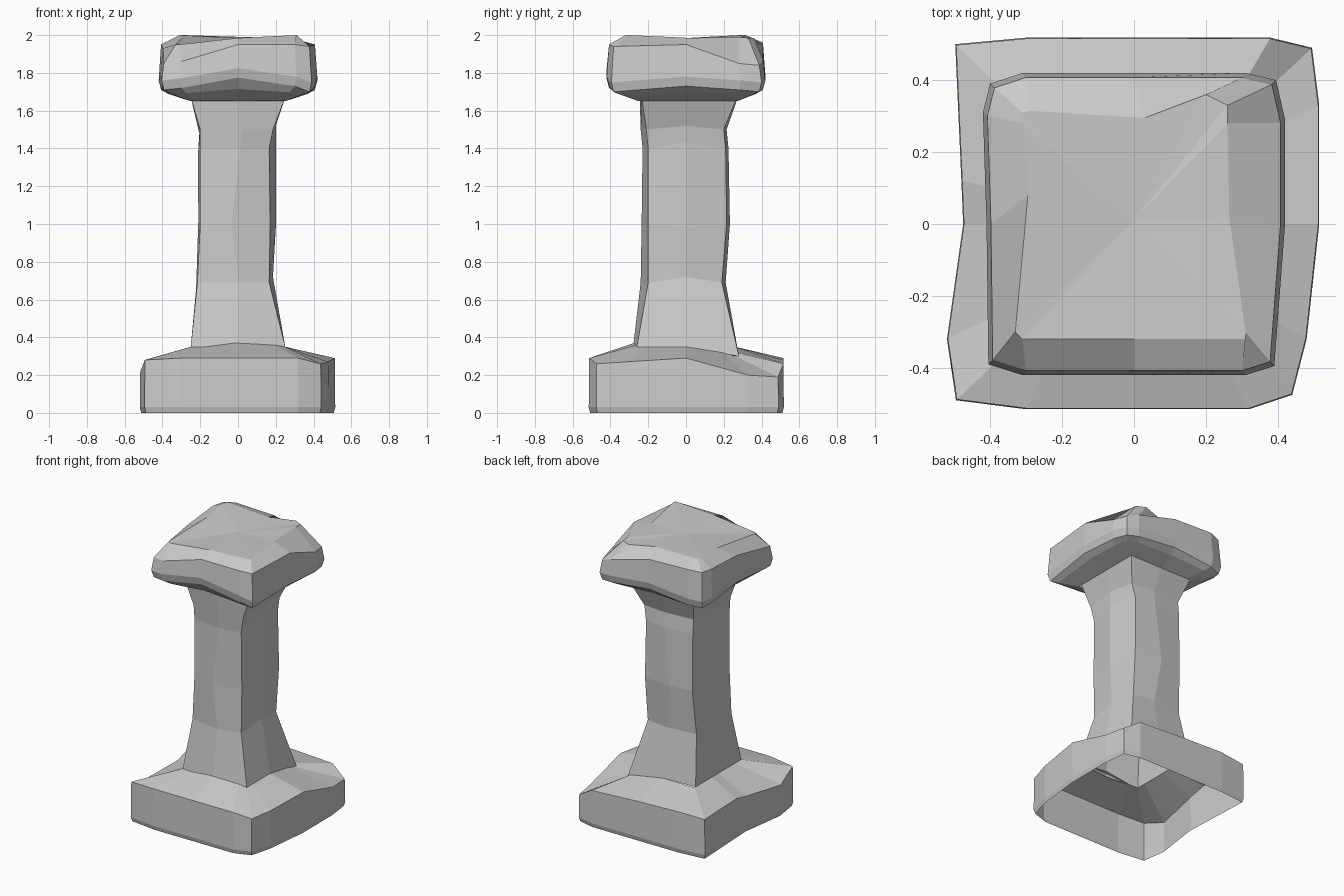
import bpy, bmesh


def loft(name, rings, tip=None):
    """Skin a stack of equal-length rings; optionally close the top onto a tip point."""
    bm = bmesh.new()
    rows = [[bm.verts.new(p) for p in r] for r in rings]
    n = len(rows[0])
    for a, b in zip(rows, rows[1:]):
        for i in range(n):
            j = (i + 1) % n
            bm.faces.new((a[i], a[j], b[j], b[i]))
    if tip:
        t = bm.verts.new(tip)
        for i in range(n):
            bm.faces.new((rows[-1][i], rows[-1][(i + 1) % n], t))
    me = bpy.data.meshes.new(name)
    bm.to_mesh(me)
    bm.free()
    ob = bpy.data.objects.new(name, me)
    bpy.context.collection.objects.link(ob)
    return ob


def scaled(outline, s, zs):
    """Scale an outline in plan and give it one height or a height per point."""
    if not isinstance(zs, (list, tuple)):
        zs = [zs] * len(outline)
    return [(p[0] * s, p[1] * s, z) for p, z in zip(outline, zs)]


# Worn plinth: hollow, open below, with a hole where the shaft meets it
# (x, y, height of the upper edge), counter-clockwise from the front left
plinth = [(-.495, -.49, .28), (-.3, -.515, .29), (0, -.515, .29), (.32, -.515, .29),
          (.44, -.475, .26), (.48, -.32, .27), (.515, 0, .29), (.515, .33, .2),
          (.495, .49, .19), (.38, .518, .26), (0, .518, .28), (-.3, .518, .29),
          (-.497, .5, .28), (-.48, .12, .28), (-.475, 0, .25), (-.52, -.32, .22)]
edge = [p[2] for p in plinth]
hole_z = [.35, .35, .375, .36, .35, .35, .35, .32, .30, .32, .35, .35, .35, .35, .35, .35]
foot = [(max(-.25, min(.25, x * .6)), max(-.26, min(.26, y * .6)), z)
        for (x, y, _), z in zip(plinth, hole_z)]
loft("plinth", [scaled(plinth, .985, 0.0), scaled(plinth, 1, .03),
                scaled(plinth, .995, edge), foot])


# Shaft: square with sharp corners and slightly bulging sides
def shaft_ring(z, xl, xr, yf, yb, mx, my, twist=0):
    xm = (xl + xr) / 2 + twist
    return [(xl, yf, z), (xm, yf - my, z), (xr, yf, z), (xr + mx, 0, z + twist),
            (xr, yb, z), (xm, yb + my / 2, z), (xl, yb, z), (xl - mx / 3, 0, z - twist)]


base_ring = shaft_ring(.35, -.25, .25, -.26, .25, 0, .02)
base_ring[4] = (.26, .28, .30)
loft("shaft", [base_ring,
               shaft_ring(.69, -.215, .165, -.2, .19, .02, .04, .03),
               shaft_ring(1.0, -.2, .17, -.2, .215, .03, .035, -.02),
               shaft_ring(1.4, -.2, .165, -.2, .21, .035, .03, .03),
               shaft_ring(1.5, -.2, .185, -.21, .2, .015, .03, .02),
               shaft_ring(1.67, -.25, .25, -.235, .27, .0, .01)])

# Chamfered capital with two chipped corners (front left, back right)
capital = [(-.31, -.42), (0, -.42), (.31, -.42), (.39, -.395), (.42, 0), (.42, .29),
           (.395, .4), (.31, .42), (0, .42), (-.31, .42), (-.4, .39), (-.42, .31),
           (-.41, 0), (-.405, -.39)]
low = [1.72, 1.775, 1.73, 1.70, 1.73, 1.71, 1.70, 1.71, 1.74, 1.71, 1.7, 1.71, 1.74, 1.71]
high = [1.86, 1.95, 1.95, 1.94, 1.95, 1.85, 1.84, 1.87, 1.95, 1.96, 1.95, 1.95, 1.93, 1.85]
belly = [z + .05 for z in low]
under = [1.685 + (z - 1.70) * .4 for z in low]
top = [(-.31, -.32), (0, -.32), (.31, -.32), (.31, -.30), (.265, .02), (.26, .28), (.26, .33),
       (.2, .36), (.03, .295), (-.29, .315), (-.31, .31), (-.31, .28), (-.295, .08), (-.33, -.30)]
top_z = [1.95, 1.985, 2, 2, 1.985, 1.99, 1.985, 1.985, 1.99, 2, 2, 2, 1.985, 1.95]
neck = [(max(-.25, min(.25, x * .7)), max(-.25, min(.27, y * .7)), 1.65) for x, y in capital]
loft("capital", [neck, scaled(capital, .88, under), scaled(capital, .97, low),
                 scaled(capital, 1, belly), scaled(capital, .97, high),
                 scaled(top, 1, top_z)], (0, .01, 1.985))
